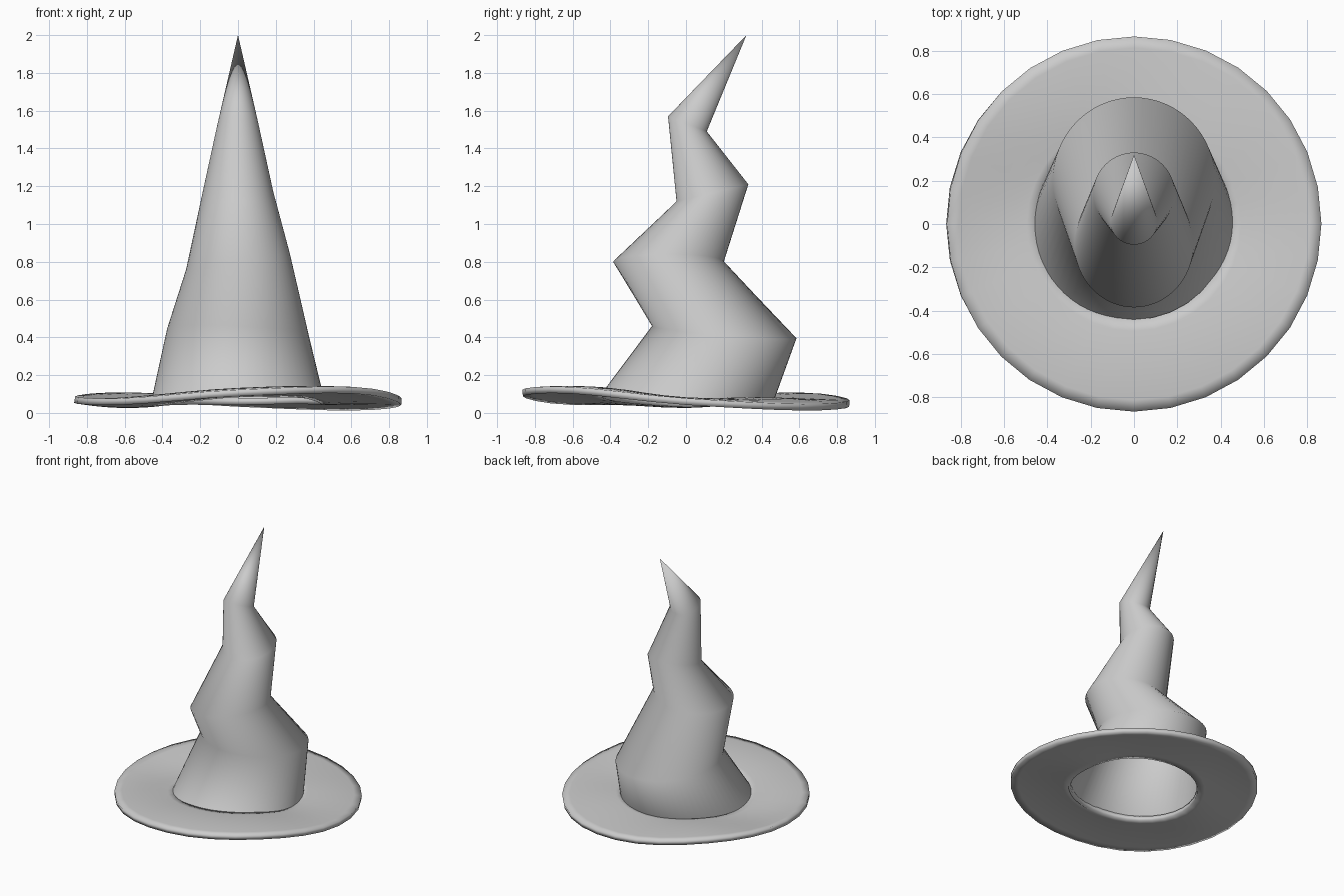
import bpy, bmesh, math

if "Cube" in bpy.data.objects:
    bpy.data.objects.remove(bpy.data.objects["Cube"])


def finish(bm, name):
    bmesh.ops.recalc_face_normals(bm, faces=bm.faces[:])
    me = bpy.data.meshes.new(name)
    bm.to_mesh(me)
    bm.free()
    ob = bpy.data.objects.new(name, me)
    bpy.context.collection.objects.link(ob)
    return ob


def bridge(bm, a, b):
    n = len(a)
    for i in range(n):
        j = (i + 1) % n
        bm.faces.new((a[i], a[j], b[j], b[i]))


def smooth(ob, angle):
    bpy.ops.object.select_all(action='DESELECT')
    ob.select_set(True)
    bpy.context.view_layer.objects.active = ob
    bpy.ops.object.shade_smooth_by_angle(angle=math.radians(angle))


def periodic(values, t):
    """Smooth looping curve through evenly spaced values, t in 0..1."""
    n = len(values)
    f = t * n
    i = int(f)
    u = f - i
    p0, p1, p2, p3 = (values[(i + k) % n] for k in (-1, 0, 1, 2))
    return p1 + 0.5 * u * (p2 - p0 + u * (2*p0 - 5*p1 + 4*p2 - p3
                                        + u * (3*(p1 - p2) + p3 - p0)))


# Crooked cone: tilted rings given as front y, front z, back y, back z,
# half width in x, sideways tilt
rings = [
    (-0.46, 0.085, 0.46, 0.05, 0.458, 0.0),
    (-0.18, 0.46, 0.585, 0.395, 0.375, -0.05),
    (-0.385, 0.80, 0.20, 0.80, 0.275, 0.15),
    (-0.05, 1.12, 0.33, 1.21, 0.188, 0.0),
    (-0.095, 1.57, 0.11, 1.49, 0.108, 0.0),
]
SEG = 64
bm = bmesh.new()
prev = None
for yf, zf, yb, zb, rx, tilt in rings:
    loop = []
    for i in range(SEG):
        a = 2 * math.pi * i / SEG
        x, s = rx * math.cos(a), math.sin(a)
        loop.append(bm.verts.new((x, (yf + yb) / 2 + (yb - yf) / 2 * s,
                                  (zf + zb) / 2 + (zb - zf) / 2 * s + tilt * x)))
    if prev:
        bridge(bm, prev, loop)
    prev = loop
tip = bm.verts.new((0, 0.32, 2.0))
for i in range(SEG):
    bm.faces.new((prev[i], prev[(i + 1) % SEG], tip))
smooth(finish(bm, "hat_cone"), 80)

# Wavy brim: heights every 45 degrees starting at +x, per radius
inner = [0.06, 0.065, 0.06, 0.06, 0.05, 0.07, 0.10, 0.10]
middle = [0.065, 0.06, 0.06, 0.085, 0.045, 0.075, 0.115, 0.12]
outer = [0.06, 0.03, 0.05, 0.09, 0.07, 0.06, 0.105, 0.12]
BSEG, STEPS = 32, 8
bm = bmesh.new()
prev = None
for k in range(STEPS + 1):
    u = k / STEPS
    r = 0.443 + (0.865 - 0.443) * u
    w0, w1, w2 = (1 - u) * (1 - 2*u), 4*u*(1 - u), u * (2*u - 1)
    loop = []
    for i in range(BSEG):
        t = i / BSEG
        a = 2 * math.pi * t
        z = w0 * periodic(inner, t) + w1 * periodic(middle, t) + w2 * periodic(outer, t)
        loop.append(bm.verts.new((r * math.cos(a), r * math.sin(a), z)))
    if prev:
        bridge(bm, prev, loop)
    prev = loop
brim = finish(bm, "hat_brim")
smooth(brim, 40)
mod = brim.modifiers.new("thickness", 'SOLIDIFY')
mod.thickness = 0.035
mod.offset = 0
